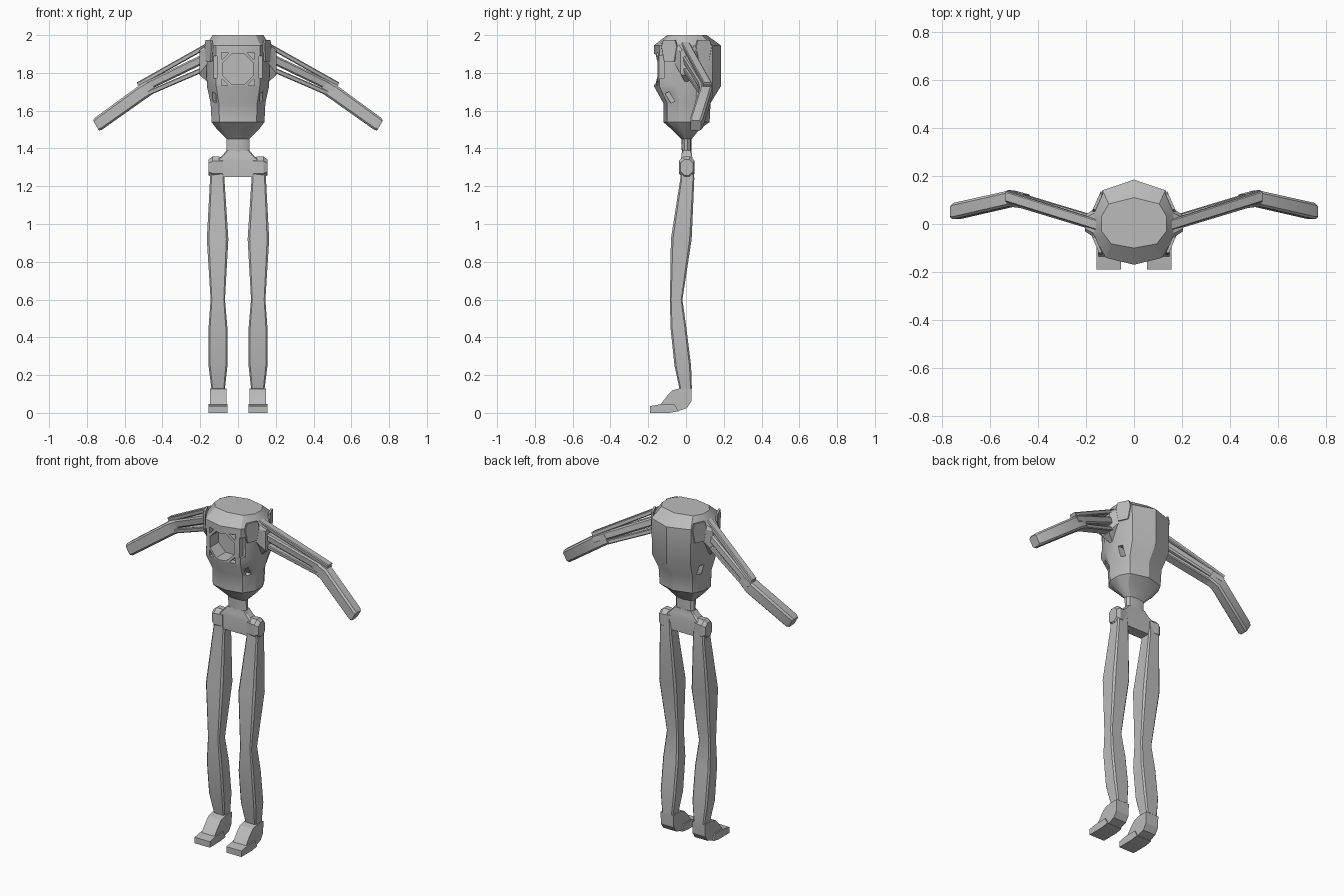
import bpy, bmesh, math
from mathutils import Vector

if "Cube" in bpy.data.objects:
    bpy.data.objects.remove(bpy.data.objects["Cube"])

grey = bpy.data.materials.new("plain grey")
grey.use_nodes = True
colour = (0.5, 0.5, 0.5, 1)
grey.diffuse_color = colour
grey.node_tree.nodes["Principled BSDF"].inputs["Base Color"].default_value = colour


def finish(name, bm, angle=30):
    bmesh.ops.recalc_face_normals(bm, faces=bm.faces)
    mesh = bpy.data.meshes.new(name)
    bm.to_mesh(mesh)
    bm.free()
    mesh.materials.append(grey)
    ob = bpy.data.objects.new(name, mesh)
    bpy.context.collection.objects.link(ob)
    smooth(ob, angle)
    return ob


def smooth(ob, angle=30):
    bpy.ops.object.select_all(action='DESELECT')
    ob.select_set(True)
    bpy.context.view_layer.objects.active = ob
    bpy.ops.object.shade_smooth_by_angle(angle=math.radians(angle))


def add_loft(bm, rings):
    """Skin a row of equal point rings and cap both ends."""
    rows = [[bm.verts.new(p) for p in ring] for ring in rings]
    n = len(rows[0])
    for a, b in zip(rows, rows[1:]):
        for i in range(n):
            j = (i + 1) % n
            bm.faces.new((a[i], a[j], b[j], b[i]))
    bm.faces.new(rows[0])
    bm.faces.new(rows[-1])


def loft(name, rings, angle=30):
    bm = bmesh.new()
    add_loft(bm, rings)
    return finish(name, bm, angle)


def section(centre, u, v, hu, hv, c=0.25):
    """Rectangle with chamfered corners, spanned by directions u and v."""
    c *= min(hu, hv)
    a, b = hu - c, hv - c
    pts = [(hu, b), (a, hv), (-a, hv), (-hu, b), (-hu, -b), (-a, -hv), (a, -hv), (hu, -b)]
    return [Vector(centre) + Vector(u) * p + Vector(v) * q for p, q in pts]


def prism(poly, axis, lo, hi):
    """Rings of a prism: (x, z) outline along y, or (y, z) outline along x."""
    put = (lambda p, t: (p[0], t, p[1])) if axis == 'y' else (lambda p, t: (t, p[0], p[1]))
    return [[put(p, t) for p in poly] for t in (lo, hi)]


def carve(ob, cutters):
    """Cut prisms out of an object and keep only the result."""
    bm = bmesh.new()
    for rings in cutters:
        add_loft(bm, rings)
    tool = finish("cutter", bm)
    tool.hide_render = True
    mod = ob.modifiers.new("openings", 'BOOLEAN')
    mod.object = tool
    mod.operation = 'DIFFERENCE'
    mod.solver = 'EXACT'
    bpy.ops.object.select_all(action='DESELECT')
    bpy.context.view_layer.objects.active = ob
    ob.select_set(True)
    bpy.ops.object.modifier_apply(modifier=mod.name)
    bpy.data.objects.remove(tool)
    smooth(ob)


X, Y, Z = Vector((1, 0, 0)), Vector((0, 1, 0)), Vector((0, 0, 1))

# Torso: ten-sided shell running down into the thin waist
def torso_ring(z, w, f, b):
    half = [(0.7 * w, -0.83 * f), (w, -0.3 * f), (w, 0.3 * b), (0.78 * w, 0.76 * b)]
    pts = [(0, -f)] + half + [(0, b)] + [(-x, y) for x, y in reversed(half)]
    return [(x, y, z) for x, y in pts]

torso = loft("torso", [torso_ring(*r) for r in (
    (1.38, .06, .022, .03), (1.45, .06, .025, .03), (1.50, .11, .075, .07),
    (1.54, .14, .12, .125), (1.64, .145, .12, .13), (1.73, .165, .17, .185),
    (1.945, .168, .17, .185), (2.0, .135, .1, .11))])

# Chest opening, its corner notches, and the slots
mid = 1.82
octagon = [(0.087 * math.cos(math.radians(a)), mid + 0.087 * math.sin(math.radians(a)))
           for a in [22.5 + 45 * k for k in range(8)]]
cuts = [prism(octagon, 'y', -0.3, -0.07)]
for s in (1, -1):
    for t in (1, -1):
        notch = [(s * x, mid + t * z) for x, z in ((.087, .087), (.085, .05), (.05, .085))]
        cuts.append(prism(notch, 'y', -0.3, -0.12))
    slot = [(s * .11, 1.77), (s * .13, 1.77), (s * .13, 1.89), (s * .11, 1.89)]
    cuts.append(prism(slot, 'y', -0.3, -0.11))
    front_slot = [(-.11, 1.69), (-.09, 1.70), (-.06, 1.65), (-.08, 1.64)]
    rear_slot = [(.055, 1.65), (.08, 1.65), (.08, 1.71), (.055, 1.71)]
    cuts += [prism(p, 'x', s * .1, s * .25) for p in (front_slot, rear_slot)]
carve(torso, cuts)

# Pelvis: tapered bridge from the waist to the hips
loft("pelvis", [section((0, .004, z), X, Y, hx, hy) for z, hx, hy in (
    (1.25, .10, .032), (1.335, .115, .034), (1.36, .085, .028), (1.39, .06, .025))])

for s, side in ((1, "left"), (-1, "right")):
    # Hip knob
    loft(side + "_hip", [section((s * x, .004, 1.3), Y, Z, hy, hz, .6) for x, hy, hz in (
        (.08, .035, .055), (.135, .042, .058), (.155, .032, .042))])

    # Leg: thigh, knee and shin in one bent limb
    loft(side + "_leg", [section((s * x, y, z), X, Y, hx, hy, .2) for z, x, y, hx, hy in (
        (.13, .105, -.002, .036, .033), (.25, .106, -.017, .05, .044),
        (.45, .106, -.04, .05, .042), (.60, .107, -.052, .038, .033),
        (.92, .108, -.025, .057, .055), (1.24, .11, .007, .038, .037),
        (1.33, .112, .004, .033, .035))])

    # Foot: heel block and flat toe
    heel = [(-.03, .13), (.03, .13), (.028, .06), (.005, .025), (-.06, .004),
            (-.14, .003), (-.135, .045), (-.10, .09), (-.07, .12)]
    toe = [(-.04, .008), (-.09, 0), (-.19, 0), (-.19, .036), (-.13, .046), (-.06, .046)]
    loft(side + "_heel", prism(heel, 'x', s * .062, s * .148))
    loft(side + "_toe", prism(toe, 'x', s * .055, s * .156))

    # Shoulder: flared funnel with a window below the arm
    shoulder = loft(side + "_shoulder", [
        section((s * x, .003, (lo + hi) / 2), Y, Z, hy, (hi - lo) / 2, .3) for x, hy, lo, hi in (
            (.13, .105, 1.72, 1.96), (.165, .06, 1.755, 1.95), (.205, .033, 1.79, 1.92))])
    window = [(-.065, 1.86), (-.065, 1.75), (-.005, 1.75)]
    rear = [(.07, 1.86), (.01, 1.75), (.07, 1.75)]
    carve(shoulder, [prism(p, 'x', s * .12, s * .3) for p in (window, rear)])

    # Fins along the shoulder edges
    for end, root in (((.172, -.045), (.135, -.13)), ((.168, .055), (.135, .13))):
        a, b = Vector((s * end[0], end[1], 0)), Vector((s * root[0], root[1], 0))
        along = (b - a).normalized()
        across = along.cross(Z)
        loft(side + "_shoulder_fin", [section((a + b) / 2 + Z * z, along, across, h, .006)
                                      for z, h in ((1.86, .03), (1.94, .045), (1.975, .035))])

    # Upper arm: three rails with gaps between them
    up = Vector((s * .5, 0, .86))
    rails = {
        "top_rail": ((.13, -.01, 1.963), (.53, .115, 1.738), .022, .013),
        "middle_rail": ((.15, 0, 1.89), (.52, .112, 1.712), .029, .024),
        "lower_rail": ((.18, .01, 1.82), (.50, .106, 1.682), .029, .013)}
    for name, (p, q, hy, hv) in rails.items():
        loft(side + "_" + name, [section((s * x, y, z), Y, up, hy, hv, .35)
                                 for x, y, z in (p, q)])

    # Elbow block and forearm
    loft(side + "_forearm", [section((s * x, y, z), Y, up, hy, hv, .3) for x, y, z, hy, hv in (
        (.45, .094, 1.732, .029, .036), (.51, .106, 1.695, .033, .039),
        (.74, .054, 1.53, .034, .037), (.752, .051, 1.522, .028, .031))])
